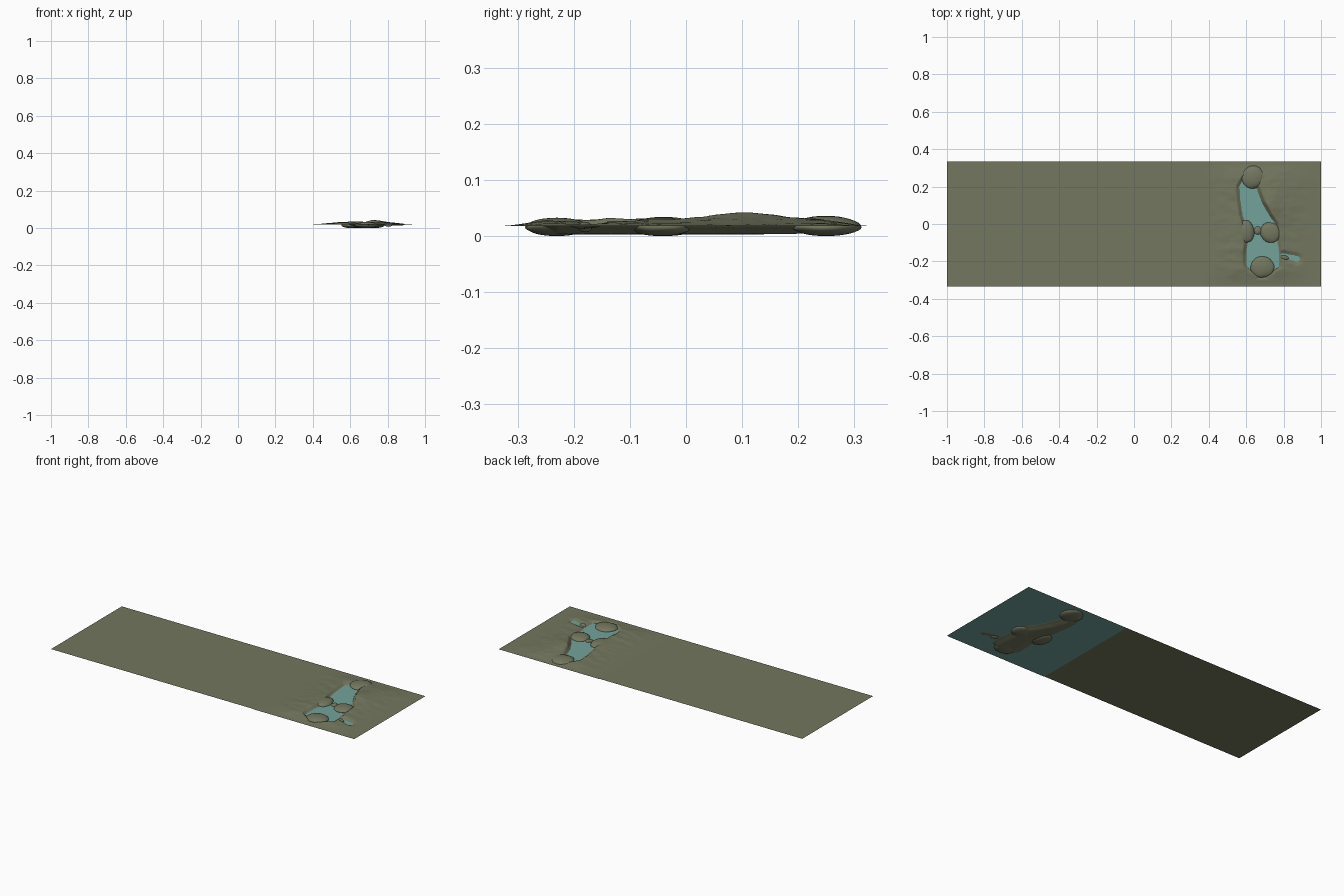
import bpy, bmesh, math
from mathutils import Vector, noise

if "Cube" in bpy.data.objects:
    bpy.data.objects.remove(bpy.data.objects["Cube"])

GROUND, WATER = 0.018, 0.0162
X0, X1, HY = 1 / 3, 1.0, 1 / 3


def material(name, rgb):
    m = bpy.data.materials.new(name)
    m.diffuse_color = (*rgb, 1)
    m.use_nodes = True
    m.node_tree.nodes["Principled BSDF"].inputs["Base Color"].default_value = m.diffuse_color
    return m


olive = material("olive earth", (0.172, 0.184, 0.113))
teal = material("teal water", (0.17, 0.37, 0.325))


def make(name, bm, mat, smooth=False):
    me = bpy.data.meshes.new(name)
    bm.to_mesh(me)
    bm.free()
    me.materials.append(mat)
    for p in me.polygons:
        p.use_smooth = smooth
    ob = bpy.data.objects.new(name, me)
    bpy.context.collection.objects.link(ob)
    return ob


def plane(name, xa, xb, z, mat):
    bm = bmesh.new()
    bm.faces.new([bm.verts.new(p) for p in
                  ((xa, -HY, z), (xb, -HY, z), (xb, HY, z), (xa, HY, z))])
    make(name, bm, mat)


# Flat ground tiles and the water sheet under the sculpted tile
plane("flat_ground_left", -1, -1 / 3, GROUND, olive)
plane("flat_ground_middle", -1 / 3, X0, GROUND, olive)
plane("water_sheet", X0, X1, WATER, teal)

# Pond banks: y, left x, right x
BANKS = [(-0.28, 0.67, 0.70), (-0.23, 0.605, 0.775), (-0.2, 0.60, 0.778),
         (-0.15, 0.602, 0.775), (-0.08, 0.607, 0.765), (0.0, 0.595, 0.757),
         (0.05, 0.58, 0.722), (0.12, 0.57, 0.682), (0.2, 0.563, 0.652),
         (0.25, 0.59, 0.66), (0.29, 0.63, 0.64)]


def bank_depth(x, y):
    """Signed distance into the pond, positive inside."""
    y0, y1 = BANKS[0][0], BANKS[-1][0]
    yc = min(max(y, y0), y1)
    for a, b in zip(BANKS, BANKS[1:]):
        if yc <= b[0]:
            t = (yc - a[0]) / (b[0] - a[0])
            left = a[1] + t * (b[1] - a[1])
            right = a[2] + t * (b[2] - a[2])
            break
    d = min(x - left, right - x)
    return min(d, y - y0, y1 - y)


def inlet_depth(x, y):
    """Small side puddle, a tapered capsule."""
    a, b = Vector((0.79, -0.163)), Vector((0.87, -0.187))
    p, ab = Vector((x, y)), b - a
    t = min(max((p - a).dot(ab) / ab.length_squared, 0), 1)
    return 0.007 + 0.009 * t - (p - a - ab * t).length


def sstep(t):
    t = min(max(t, 0), 1)
    return t * t * (3 - 2 * t)


def bump(x, y, cx, cy, rx, ry):
    return math.exp(-((x - cx) / rx) ** 2 - ((y - cy) / ry) ** 2)


def height(x, y):
    fade = sstep(min(x - X0, X1 - x) / 0.26) * sstep((HY - abs(y)) / 0.1)
    rough = noise.noise(Vector((x * 16, y * 26, 3))) * 0.003
    rough += noise.noise(Vector((x * 45, y * 45, 8))) * 0.0008
    land = GROUND + fade * (0.010 + rough
                            + 0.013 * bump(x, y, 0.73, 0.1, 0.09, 0.1)
                            + 0.004 * bump(x, y, 0.56, -0.05, 0.08, 0.15))
    d = max(bank_depth(x, y), inlet_depth(x, y))
    if d > 0:  # pond bed
        return WATER - 0.0005 - 0.0125 * sstep(d / 0.06 + 0.1)
    k = sstep(-d / 0.022)  # rising shore
    return WATER + 0.0006 + (land - WATER - 0.0006) * k


# Sculpted terrain with the pond bed
N = 150
bm = bmesh.new()
bmesh.ops.create_grid(bm, x_segments=N, y_segments=N, size=HY)
for v in bm.verts:
    v.co.x += (X0 + X1) / 2
    v.co.z = height(v.co.x, v.co.y)
make("sculpted_terrain", bm, olive, True)

# Rounded mounds along the pond: x, y, radius x, radius y, height, turn
MOUNDS = [(0.638, 0.25, 0.062, 0.06, 0.02, 0.2),
          (0.598, -0.04, 0.044, 0.062, 0.018, 0.1),
          (0.730, -0.045, 0.056, 0.054, 0.017, -0.5),
          (0.662, -0.035, 0.02, 0.022, 0.008, 0.0),
          (0.686, -0.23, 0.062, 0.056, 0.0165, 0.0),
          (0.805, -0.18, 0.022, 0.012, 0.009, -0.3)]
for i, (x, y, rx, ry, h, turn) in enumerate(MOUNDS):
    bm = bmesh.new()
    bmesh.ops.create_uvsphere(bm, u_segments=32, v_segments=16, radius=1)
    for v in bm.verts:
        top = v.co.z > 0
        wob = 1 + 0.08 * noise.noise(v.co * 1.5 + Vector((i * 7, 0, 0)))
        px, py = v.co.x * rx * wob, v.co.y * ry * wob
        v.co = (x + px * math.cos(turn) - py * math.sin(turn),
                y + px * math.sin(turn) + py * math.cos(turn),
                WATER + v.co.z * (h if top else min(h, WATER)))
    make(f"mound_{i + 1}", bm, olive, True)
